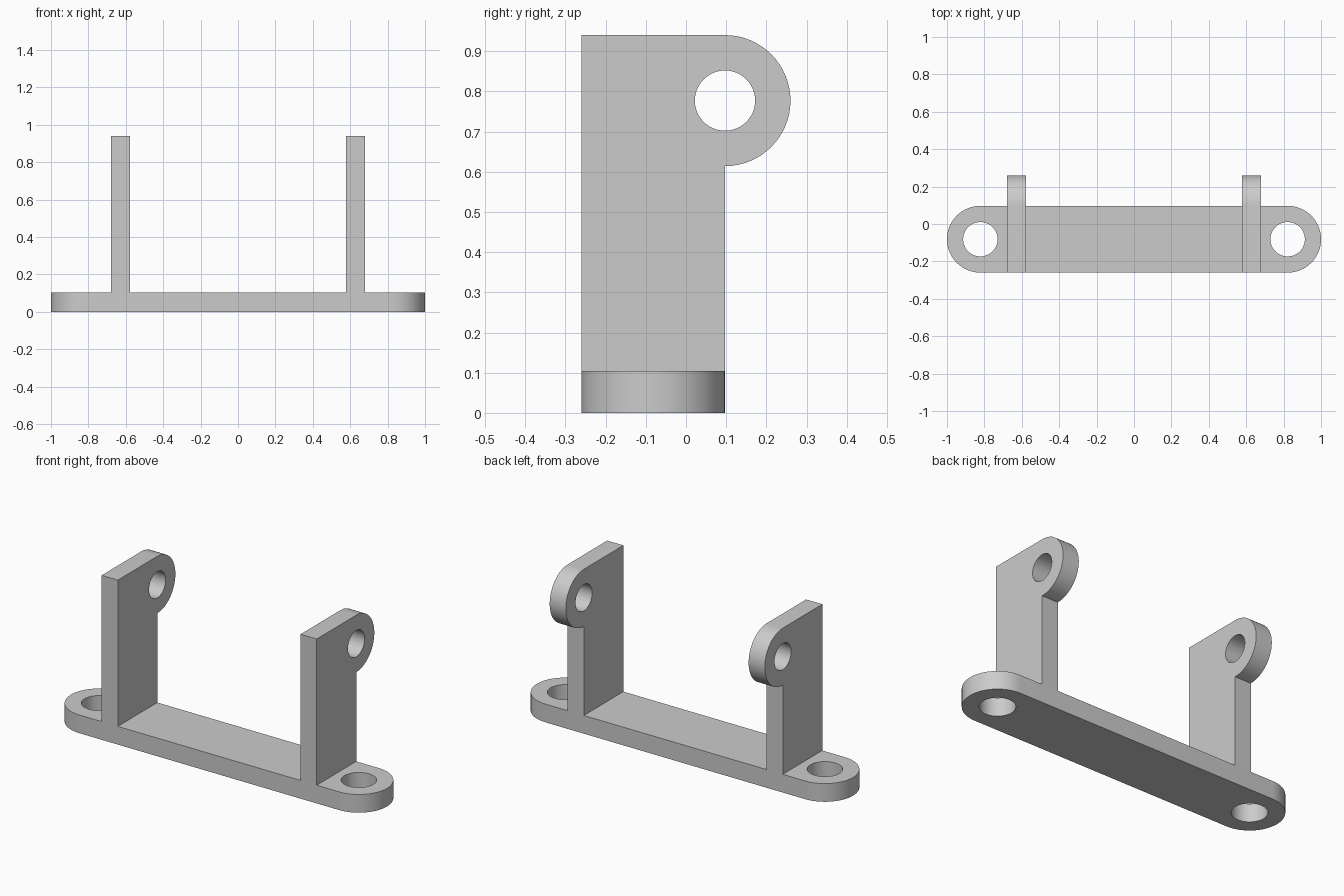
import bpy
import bmesh
from math import cos, sin, pi, radians
from mathutils import Matrix, Vector

cube = bpy.data.objects.get("Cube")
if cube:
    bpy.data.objects.remove(cube, do_unlink=True)

# Single plain grey material
grey = bpy.data.materials.new("light grey")
grey.use_nodes = True
colour = (0.6, 0.6, 0.6, 1)
grey.diffuse_color = colour
grey.node_tree.nodes["Principled BSDF"].inputs["Base Color"].default_value = colour

BASE_TOP = 0.104
FRONT, BACK = -0.26, 0.097
MID_Y = (FRONT + BACK) / 2
END_R = (BACK - FRONT) / 2
END_X = 1 - END_R
EYE_Z, EYE_R = 0.777, 0.163


def arc(cx, cy, r, start, end, steps=32):
    angles = [radians(start + (end - start) * i / steps) for i in range(steps + 1)]
    return [(cx + r * cos(a), cy + r * sin(a)) for a in angles]


def circle(cx, cy, r):
    return arc(cx, cy, r, 0, 360, 48)[:-1]


def plate(name, outlines, thickness, matrix):
    """Extrude a flat outline with holes into a solid plate."""
    curve = bpy.data.curves.new(name + "_profile", "CURVE")
    curve.dimensions = "2D"
    curve.fill_mode = "BOTH"
    curve.extrude = thickness / 2
    for points in outlines:
        spline = curve.splines.new("POLY")
        spline.points.add(len(points) - 1)
        for point, (u, v) in zip(spline.points, points):
            point.co = (u, v, 0, 1)
        spline.use_cyclic_u = True
    helper = bpy.data.objects.new(name + "_profile", curve)
    bpy.context.collection.objects.link(helper)
    graph = bpy.context.evaluated_depsgraph_get()
    mesh = bpy.data.meshes.new_from_object(helper.evaluated_get(graph))
    bpy.data.objects.remove(helper, do_unlink=True)

    # Weld the caps to the walls and tidy the normals
    bm = bmesh.new()
    bm.from_mesh(mesh)
    bmesh.ops.remove_doubles(bm, verts=bm.verts, dist=0.0001)
    bmesh.ops.transform(bm, matrix=matrix, verts=bm.verts)
    bmesh.ops.recalc_face_normals(bm, faces=bm.faces)
    bm.to_mesh(mesh)
    bm.free()
    mesh.name = name
    mesh.materials.clear()
    mesh.materials.append(grey)
    obj = bpy.data.objects.new(name, mesh)
    bpy.context.collection.objects.link(obj)
    bpy.ops.object.select_all(action="DESELECT")
    obj.select_set(True)
    bpy.context.view_layer.objects.active = obj
    bpy.ops.object.shade_smooth_by_angle(angle=radians(30))
    return obj


# Round-ended base with a mounting hole at each end
base_outline = arc(END_X, MID_Y, END_R, -90, 90) + arc(-END_X, MID_Y, END_R, 90, 270)
base_holes = [circle(side * END_X, MID_Y, 0.092) for side in (-1, 1)]
plate("base", [base_outline] + base_holes, BASE_TOP,
      Matrix.Translation((0, 0, BASE_TOP / 2)))

# Pair of uprights, each with a rounded eye overhanging the back
upright_outline = ([(FRONT, BASE_TOP), (BACK, BASE_TOP)]
                   + arc(BACK, EYE_Z, EYE_R, -90, 90)
                   + [(FRONT, EYE_Z + EYE_R)])
eye_hole = circle(BACK, EYE_Z, 0.075)
# Profile axes become y and z, thickness becomes x
stand_up = Matrix(((0, 0, 1, 0), (1, 0, 0, 0), (0, 1, 0, 0), (0, 0, 0, 1)))
for name, side in (("left_upright", 1), ("right_upright", -1)):
    plate(name, [upright_outline, eye_hole], 0.102,
          Matrix.Translation(Vector((side * 0.629, 0, 0))) @ stand_up)
